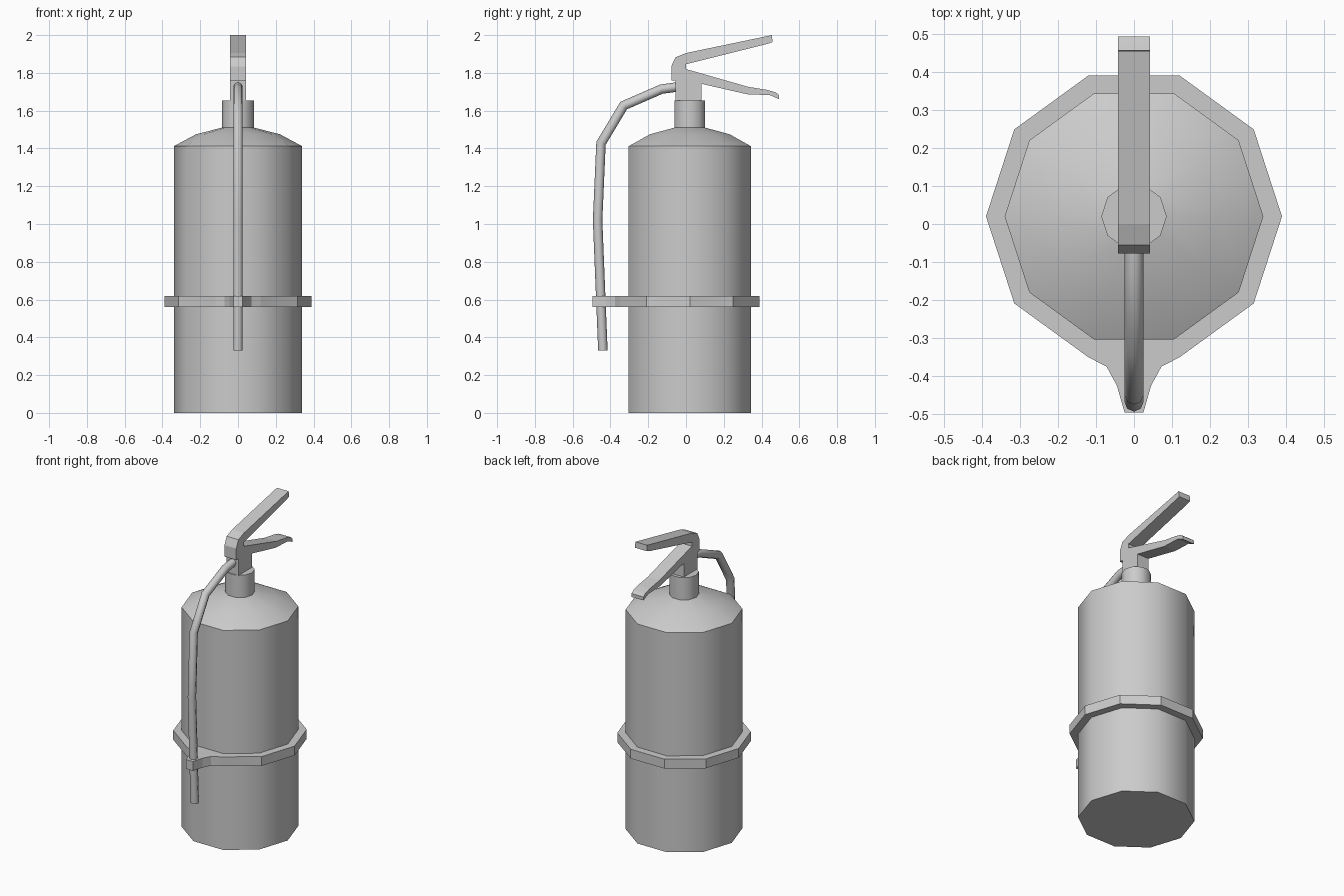
import bpy, bmesh
from math import cos, sin, pi, radians
from mathutils import Vector

if "Cube" in bpy.data.objects:
    bpy.data.objects.remove(bpy.data.objects["Cube"])

CY = 0.02      # y of the tank axis
SIDES = 10


def finish(name, bm, smooth=False):
    bmesh.ops.recalc_face_normals(bm, faces=bm.faces)
    mesh = bpy.data.meshes.new(name)
    bm.to_mesh(mesh)
    bm.free()
    obj = bpy.data.objects.new(name, mesh)
    bpy.context.collection.objects.link(obj)
    if smooth:
        bpy.ops.object.select_all(action='DESELECT')
        obj.select_set(True)
        bpy.context.view_layer.objects.active = obj
        bpy.ops.object.shade_smooth_by_angle(angle=radians(46))
    return obj


def circle(bm, r, z):
    return [bm.verts.new((r * cos(2 * pi * i / SIDES), CY + r * sin(2 * pi * i / SIDES), z))
            for i in range(SIDES)]


def bridge(bm, a, b):
    n = len(a)
    return [bm.faces.new((a[i], a[(i + 1) % n], b[(i + 1) % n], b[i])) for i in range(n)]


def lathe(name, profile, cap_bottom=False, cap_top=False):
    bm = bmesh.new()
    rings = [circle(bm, r, z) for r, z in profile]
    for a, b in zip(rings, rings[1:]):
        bridge(bm, a, b)
    if cap_bottom:
        bm.faces.new(rings[0])
    if cap_top:
        bm.faces.new(rings[-1])
    return finish(name, bm, True)


def extrude_flat(bm, vec):
    res = bmesh.ops.extrude_face_region(bm, geom=bm.faces[:], use_keep_orig=True)
    bmesh.ops.translate(bm, vec=vec, verts=[v for v in res["geom"] if isinstance(v, bmesh.types.BMVert)])


# Tank with sloped shoulder, and neck collar
lathe("tank", [(0.34, 0), (0.34, 1.412), (0.222, 1.475), (0.086, 1.51)], cap_bottom=True)
lathe("neck", [(0.086, 1.505), (0.086, 1.653)], cap_top=True)

# Strap around the tank with a hose clip at the front
bm = bmesh.new()
inner, outer = circle(bm, 0.338, 0.56), circle(bm, 0.389, 0.56)
bridge(bm, inner, outer)
clip = [(-0.072, -0.375), (-0.045, -0.425), (-0.025, -0.495)]
clip += [(-x, y) for x, y in reversed(clip)]
bm.faces.new([outer[7]] + [bm.verts.new((x, y, 0.56)) for x, y in clip] + [outer[8]])
extrude_flat(bm, (0, 0, 0.06))
finish("strap", bm)

# Valve block with both levers, side profile (y, z)
side = [(-0.055, 1.65), (-0.055, 1.761), (-0.078, 1.761), (-0.078, 1.835), (-0.055, 1.883),
        (0, 1.905), (0.455, 2.0), (0.458, 1.963), (0.43, 1.953), (0, 1.846), (0, 1.82),
        (0.33, 1.726), (0.43, 1.71), (0.475, 1.697), (0.493, 1.682), (0.493, 1.66),
        (0.445, 1.682), (0.323, 1.687), (0.082, 1.742), (0.082, 1.65)]
bm = bmesh.new()
bm.faces.new([bm.verts.new((-0.042, y, z)) for y, z in side])
extrude_flat(bm, (0.084, 0, 0))
finish("valve_and_levers", bm)

# Hose swept along a (y, z) path with mitred joints
path = [Vector(p) for p in [(-0.05, 1.725), (-0.13, 1.714), (-0.33, 1.627), (-0.45, 1.427),
                            (-0.468, 1.02), (-0.44, 0.33)]]
bm = bmesh.new()
rings, R, N = [], 0.025, 8
for i, p in enumerate(path):
    d1 = (p - path[i - 1]).normalized() if i else (path[1] - p).normalized()
    d2 = (path[i + 1] - p).normalized() if i < len(path) - 1 else Vector((0, -1))
    if i == 0:
        d1 = d2
    tangent = (d1 + d2).normalized()
    normal = Vector((-tangent.y, tangent.x))
    stretch = 1 / max(0.5, tangent.dot(d1))
    rings.append([bm.verts.new((R * cos(a), p.x + normal.x * R * stretch * sin(a),
                                p.y + normal.y * R * stretch * sin(a)))
                  for a in (2 * pi * k / N for k in range(N))])
for a, b in zip(rings, rings[1:]):
    bridge(bm, a, b)
bm.faces.new(rings[0])
bm.faces.new(rings[-1])
finish("hose", bm, True)
